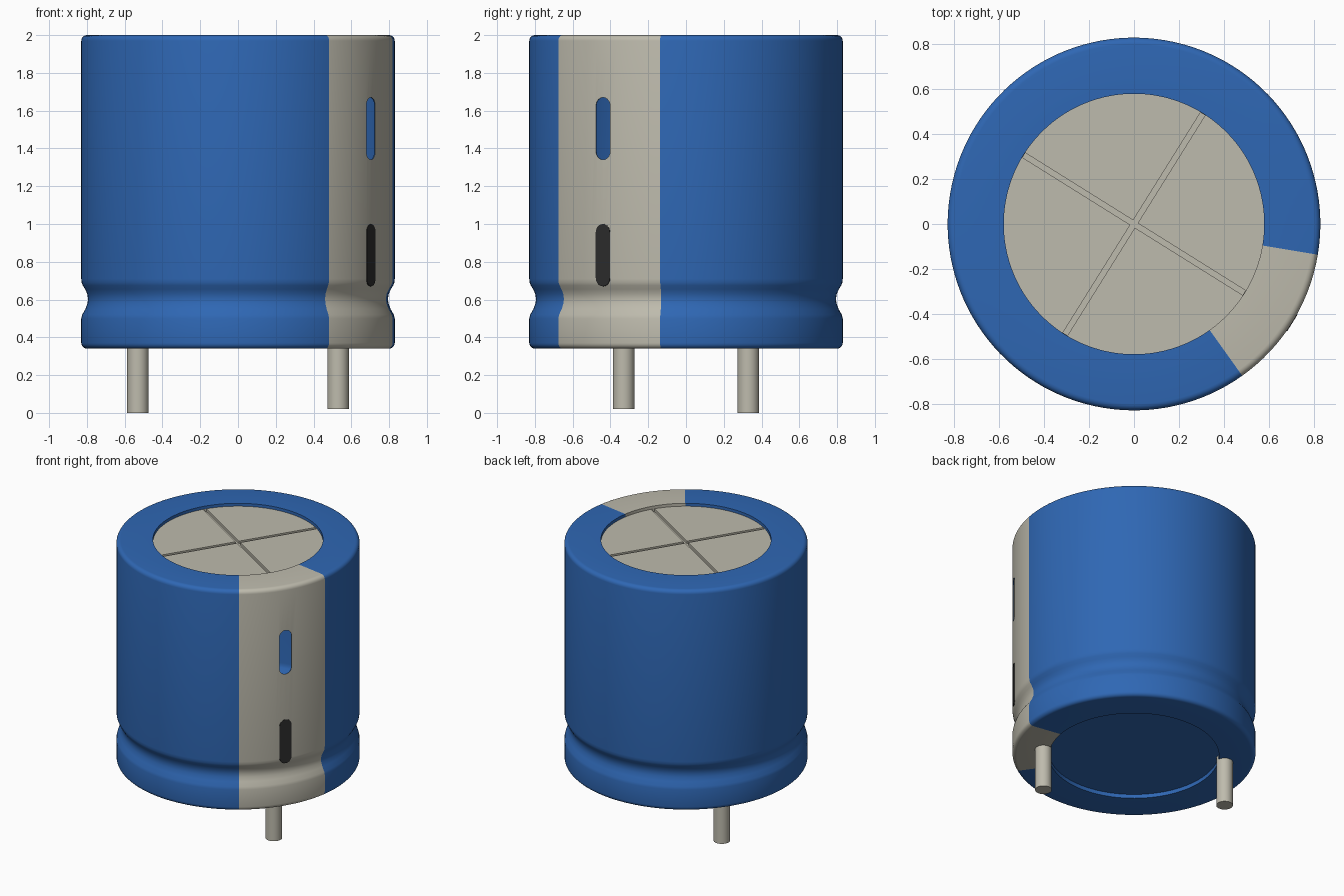
import bpy, bmesh
from math import sin, cos, pi, radians
from mathutils import Matrix

if "Cube" in bpy.data.objects:
    bpy.data.objects.remove(bpy.data.objects["Cube"], do_unlink=True)


def material(name, rgb):
    m = bpy.data.materials.new(name)
    m.use_nodes = True
    m.diffuse_color = (*rgb, 1)
    m.node_tree.nodes["Principled BSDF"].inputs["Base Color"].default_value = (*rgb, 1)
    return m


BLUE = material("sleeve blue", (0.028, 0.136, 0.456))
GREY = material("warm grey", (0.515, 0.497, 0.418))
BLACK = material("mark black", (0.026, 0.026, 0.026))

R, BOTTOM, TOP, LIP = 0.83, 0.34, 2.0, 0.58
STRIPE = radians(-32)          # direction of the stripe, the pins and one groove
SEGS, STRIPE_SEGS = 128, 16


def add_object(name, bm, mats):
    mesh = bpy.data.meshes.new(name)
    bm.to_mesh(mesh)
    bm.free()
    for m in mats:
        mesh.materials.append(m)
    obj = bpy.data.objects.new(name, mesh)
    bpy.context.collection.objects.link(obj)
    return obj


def activate(obj):
    bpy.ops.object.select_all(action='DESELECT')
    obj.select_set(True)
    bpy.context.view_layer.objects.active = obj


def smooth(obj):
    activate(obj)
    bpy.ops.object.shade_smooth_by_angle(angle=radians(35))


def cut(obj, cutter):
    mod = obj.modifiers.new("cut", 'BOOLEAN')
    mod.operation, mod.solver, mod.object = 'DIFFERENCE', 'EXACT', cutter
    activate(obj)
    bpy.ops.object.modifier_apply(modifier=mod.name)
    bpy.data.objects.remove(cutter, do_unlink=True)


def cylinder(name, x, y, z0, z1, radius, mat, segs):
    bm = bmesh.new()
    bmesh.ops.create_cone(bm, cap_ends=True, segments=segs, radius1=radius,
                          radius2=radius, depth=z1 - z0,
                          matrix=Matrix.Translation((x, y, (z0 + z1) / 2)))
    return add_object(name, bm, [mat])


def slot(name, z0, z1, r0, r1, mats, half=0.044, steps=10):
    """Upright round-ended prism lying across the stripe."""
    bm = bmesh.new()
    outline = []
    for centre, start in ((z1 - half, 0), (z0 + half, pi)):
        for k in range(steps + 1):
            a = start + pi * k / steps
            outline.append(bm.verts.new((r0, half * cos(a), centre + half * sin(a))))
    face = bm.faces.new(outline)
    ext = bmesh.ops.extrude_face_region(bm, geom=[face])
    moved = [v for v in ext["geom"] if isinstance(v, bmesh.types.BMVert)]
    bmesh.ops.translate(bm, verts=moved, vec=(r1 - r0, 0, 0))
    bmesh.ops.recalc_face_normals(bm, faces=bm.faces)
    bm.transform(Matrix.Rotation(STRIPE, 4, 'Z'))
    return add_object(name, bm, mats)


# Sleeve: lathed thin shell with rounded rims and a crimped neck
def rim(z, inward):
    """Rounded outer corner, from the flat rim to the side."""
    f = 0.03
    return [(R - f + f * sin(a), z + inward * f * (1 - cos(a)))
            for a in (pi / 2 * k / 5 for k in range(6))]


neck = [(0.83, 0.5), (0.825, 0.52), (0.808, 0.55), (0.797, 0.58), (0.794, 0.603),
        (0.798, 0.63), (0.81, 0.655), (0.822, 0.675), (0.828, 0.69), (0.83, 0.71)]
profile = ([(LIP, BOTTOM + 0.035), (LIP, BOTTOM)] + rim(BOTTOM, 1) + neck
           + rim(TOP, -1)[::-1] + [(LIP, TOP), (LIP, TOP - 0.03)])

bm = bmesh.new()
start = STRIPE - pi * STRIPE_SEGS / SEGS
rings = []
for s in range(SEGS):
    a = start + 2 * pi * s / SEGS
    rings.append([bm.verts.new((r * cos(a), r * sin(a), z)) for r, z in profile])
for s in range(SEGS):
    here, after = rings[s], rings[(s + 1) % SEGS]
    for j in range(len(profile) - 1):
        f = bm.faces.new((here[j], after[j], after[j + 1], here[j + 1]))
        f.material_index = 1 if s < STRIPE_SEGS else 0
sleeve = add_object("sleeve", bm, [BLUE, GREY])
shell = sleeve.modifiers.new("wall", 'SOLIDIFY')
shell.thickness, shell.offset = 0.006, -1
activate(sleeve)
bpy.ops.object.modifier_apply(modifier=shell.name)

# Open slot in the stripe, and the black mark below it
cut(sleeve, slot("slot_cutter", 1.34, 1.67, R - 0.1, R + 0.1, []))
smooth(sleeve)
slot("black_mark", 0.67, 1.0, R - 0.004, R + 0.0015, [BLACK])

# Metal lid with two crossed grooves
lid = cylinder("lid", 0, 0, TOP - 0.07, TOP - 0.022, LIP + 0.004, GREY, SEGS)
for turn in (0, pi / 2):
    bm = bmesh.new()
    bmesh.ops.create_cube(bm, size=1, matrix=(
        Matrix.Translation((0, 0, TOP - 0.022))
        @ Matrix.Rotation(STRIPE + turn, 4, 'Z')
        @ Matrix.Diagonal((2 * LIP - 0.004, 0.024, 0.04, 1))))
    cut(lid, add_object("groove_cutter", bm, []))
smooth(lid)

# Base disc and the two pins
smooth(cylinder("base_disc", 0, 0, BOTTOM + 0.03, BOTTOM + 0.06, LIP + 0.004, BLUE, SEGS))
for name, side, low in (("left_pin", 1, 0.02), ("right_pin", -1, 0.0)):
    smooth(cylinder(name, side * 0.53, side * -0.33, low, BOTTOM + 0.05, 0.057, GREY, 32))
